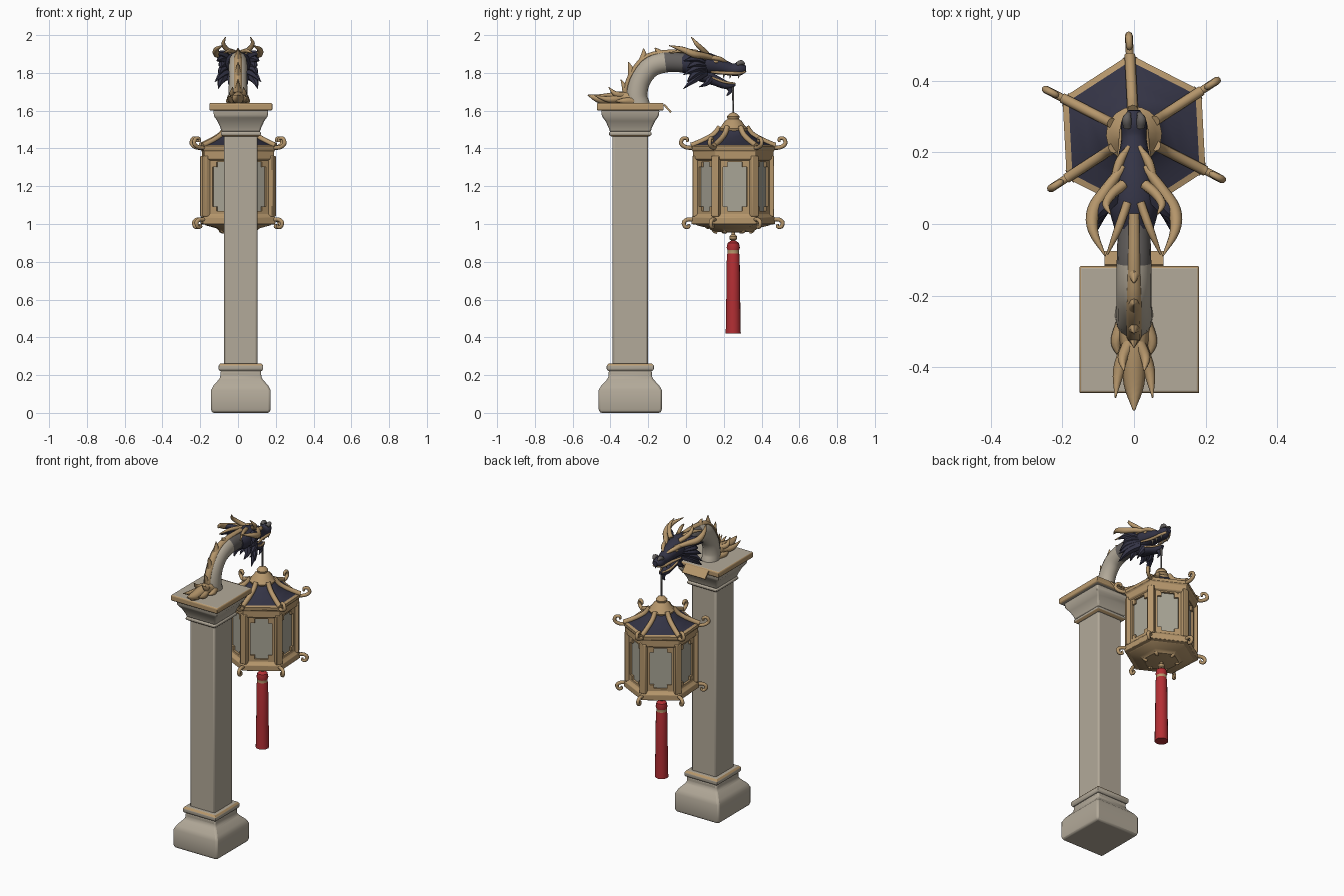
import bpy, bmesh
from math import sin, cos, radians, sqrt
from mathutils import Vector, Matrix, Euler

if "Cube" in bpy.data.objects:
    bpy.data.objects.remove(bpy.data.objects["Cube"])


def material(name, r, g, b):
    m = bpy.data.materials.new(name)
    m.use_nodes = True
    m.diffuse_color = (r, g, b, 1)
    bsdf = next(n for n in m.node_tree.nodes if n.type == 'BSDF_PRINCIPLED')
    bsdf.inputs["Base Color"].default_value = (r, g, b, 1)
    bsdf.inputs["Roughness"].default_value = 0.8
    return m


STONE = material("weathered stone", .45, .40, .32)
PANE = material("lantern pane", .40, .38, .31)
TAN = material("tan wood", .47, .31, .15)
NAVY = material("dark navy", .034, .034, .06)
NECK = material("dusky grey", .13, .12, .115)
RED = material("tassel red", .45, .028, .034)
HUB = Vector((0, .25, 0))      # lantern axis
PILLAR = Vector((.015, -.295, 0))
TURN = 93                      # angle of first lantern corner


def finish(name, bm, mats, angle=35, bevel=0):
    bmesh.ops.recalc_face_normals(bm, faces=bm.faces)
    me = bpy.data.meshes.new(name)
    bm.to_mesh(me)
    bm.free()
    for m in mats:
        me.materials.append(m)
    me.shade_smooth()
    me.set_sharp_from_angle(angle=radians(angle))
    ob = bpy.data.objects.new(name, me)
    bpy.context.collection.objects.link(ob)
    if bevel:
        mod = ob.modifiers.new("soft edges", 'BEVEL')
        mod.width, mod.segments, mod.limit_method = bevel, 2, 'ANGLE'
    return ob


def skin(bm, rings):
    """Join rings of vertices and cap both ends; returns side faces per segment."""
    bands = []
    for a, b in zip(rings, rings[1:]):
        n = len(a)
        bands.append([bm.faces.new((a[i], a[(i + 1) % n], b[(i + 1) % n], b[i]))
                      for i in range(n)])
    bm.faces.new(rings[0][::-1])
    bm.faces.new(rings[-1])
    return bands


def loft(name, profile, mats, sides=20, centre=HUB, turn=TURN, tinted=(), bevel=0, stretch=1):
    """Stack of regular polygons (radius, z); tinted segments take the second colour."""
    bm = bmesh.new()
    rings = []
    for r, z in profile:
        angles = [radians(turn + 360 * i / sides) for i in range(sides)]
        rings.append([bm.verts.new(centre + Vector((r * cos(a), stretch * r * sin(a), z)))
                      for a in angles])
    bands = skin(bm, rings)
    for k in tinted:
        for f in bands[k]:
            f.material_index = 1
    return finish(name, bm, mats, bevel=bevel)


def square(name, profile, mats, tinted=(), bevel=.008):
    return loft(name, [(h * sqrt(2), z) for h, z in profile], mats, 4, PILLAR, 45,
                tinted, bevel, 1.06)


def sweep(bm, pts, sides=8, wide=1.0, steps=4):
    """Smooth tapering tube through (x, y, z, radius) points."""
    p = [Vector(q) for q in pts]
    p = [2 * p[0] - p[1]] + p + [2 * p[-1] - p[-2]]
    path = []
    for a, b, c, d in zip(p, p[1:], p[2:], p[3:]):
        for k in range(steps):
            t = k / steps
            path.append(.5 * (2 * b + (c - a) * t + (2 * a - 5 * b + 4 * c - d) * t * t
                              + (3 * b - a - 3 * c + d) * t ** 3))
    path.append(p[-2])
    rings, n = [], Vector((1, .01, .02))
    for i, q in enumerate(path):
        t = (path[min(i + 1, len(path) - 1)] - path[max(i - 1, 0)]).to_3d().normalized()
        n = n - n.dot(t) * t
        n = n.normalized() if n.length > .05 else t.orthogonal().normalized()
        m, r = t.cross(n), max(q[3], .001)
        rings.append([bm.verts.new(q.to_3d() + n * r * wide * cos(a) + m * r * sin(a))
                      for a in (radians(360 * j / sides) for j in range(sides))])
    skin(bm, rings)


def tubes(name, paths, mat, mirror=False, **kw):
    bm = bmesh.new()
    for path in paths:
        for s in ((1, -1) if mirror else (1,)):
            sweep(bm, [(s * x, y, z, r) for x, y, z, r in path], **kw)
    return finish(name, bm, [mat], 50)


def boxes(name, items, mat, bevel=0):
    bm = bmesh.new()
    for centre, size, rot in items:
        bmesh.ops.create_cube(bm, size=1, matrix=Matrix.LocRotScale(
            Vector(centre), Euler([radians(v) for v in rot]), Vector(size)))
    return finish(name, bm, [mat], bevel=bevel)


def polar(r, angle, z, side=0):
    a = radians(angle)
    return HUB + Vector((r * cos(a) - side * sin(a), r * sin(a) + side * cos(a), z))


# Stone pillar
square("plinth", [(.152, 0), (.158, .02), (.158, .12), (.145, .145), (.118, .175), (.108, .19),
                  (.108, .225)], [STONE], bevel=.01)
square("lower_collar", [(.112, .222), (.118, .232), (.118, .25), (.108, .262)],
       [STONE, TAN], (2,), .003)
square("shaft", [(.088, .25), (.088, 1.48)], [STONE], bevel=.01)
square("upper_collar", [(.092, 1.462), (.106, 1.472), (.106, 1.485), (.098, 1.492)],
       [STONE, TAN], (0,), .003)
square("capital", [(.102, 1.488), (.108, 1.51), (.124, 1.545), (.142, 1.57), (.146, 1.605)], [STONE])
square("cap_slab", [(.16, 1.6), (.167, 1.606), (.167, 1.634), (.163, 1.64)], [STONE, TAN], (0, 1, 2), .003)
boxes("cap_tab", [((0, -.098, 1.612), (.165, .055, .01), (-48, 0, 0))], TAN)

# Lantern body: panes, rails, posts and notched inner frames
loft("lantern_panes", [(.188, 1.02), (.188, 1.39)], [PANE], 6)
loft("top_rail", [(.2, 1.335), (.215, 1.345), (.215, 1.385), (.225, 1.395)], [TAN], 6, bevel=.003)
loft("bottom_rail", [(.19, .995), (.222, 1.0), (.222, 1.035), (.205, 1.05), (.2, 1.06)], [TAN], 6, bevel=.003)
loft("lantern_underside", [(.2, 1.0), (.19, .992), (.13, .978), (.11, .962), (.05, .955)], [TAN], 6)
corners = [TURN + 60 * i for i in range(6)]
boxes("corner_posts", [(polar(.198, a, 1.2), (.036, .042, .32), (0, 0, a)) for a in corners],
      TAN, .004)
frame = []
for a in [c + 30 for c in corners]:
    turn = (0, 0, a)
    for s in (-1, 1):
        frame.append((polar(.167, a, 1.2, s * .07), (.018, .014, .3), turn))
        for z in (1.075, 1.32):
            frame.append((polar(.167, a, z, s * .054), (.016, .03, .035), turn))
    for z in (1.06, 1.338):
        frame.append((polar(.167, a, z), (.018, .15, .018), turn))
boxes("pane_frames", frame, TAN)

# Lantern roof with ridges and curled hooks
roof = [(.222, 1.393), (.224, 1.412), (.205, 1.418), (.15, 1.442), (.1, 1.472), (.07, 1.51)]
loft("roof", roof, [NAVY, TAN], 6, tinted=(0, 1))
loft("finial", [(.072, 1.49), (.078, 1.505), (.062, 1.52), (.045, 1.545), (.03, 1.555),
                (.034, 1.568), (.022, 1.583), (.006, 1.59)], [TAN])


def radial(profile):
    return [[(*polar(r, a, z), w) for r, z, w in profile] for a in corners]


tubes("roof_ridges", radial([(r, z + .004, .015) for r, z in roof[1:]]), TAN)
tubes("roof_hooks", radial([(.19, 1.405, .011), (.245, 1.405, .011), (.276, 1.425, .011),
                            (.268, 1.452, .01), (.245, 1.452, .009), (.244, 1.434, .007)]), TAN)
tubes("foot_hooks", radial([(.2, 1.022, .011), (.24, 1.024, .011), (.262, 1.008, .011),
                            (.254, .985, .01), (.235, .985, .008), (.236, 1.0, .006)]), TAN)
tubes("small_feet", radial([(.105, .985, .011), (.1, .965, .012), (.085, .955, .008)]), TAN)

# Tassel and hanging wire
loft("tassel_knob", [(.008, .97), (.01, .945), (.02, .935), (.02, .92), (.01, .912), (.02, .9)],
     [TAN], 12)
loft("tassel", [(.012, .912), (.03, .9), (.035, .875), (.031, .862), (.031, .845), (.034, .83),
                (.037, .6), (.04, .42)], [RED, TAN], 16, tinted=(3,))
tubes("hanging_wire", [[(0, .25, 1.575, .005), (0, .25, 1.65, .005), (0, .248, 1.73, .007)]], NECK)

# Arched dragon body; the stretch near the head is darker
bm = bmesh.new()
sweep(bm, [(0, -.25, 1.62, .062), (0, -.262, 1.68, .058), (0, -.243, 1.76, .055),
           (0, -.19, 1.83, .056), (0, -.11, 1.857, .055), (0, -.02, 1.855, .052),
           (0, .06, 1.85, .05)], 16, .88, 6)
for f in bm.faces:
    f.material_index = int(f.calc_center_median().y > -.11)
finish("dragon_body", bm, [STONE, NECK], 60)
tubes("back_ridge", [[(0, -.30, 1.645, .02), (0, -.314, 1.7, .018), (0, -.292, 1.78, .017),
                      (0, -.222, 1.874, .017), (0, -.12, 1.907, .014), (0, .03, 1.91, .012)]], TAN, wide=1.2)
spines = [(-.312, 1.69, -.345, 1.765), (-.285, 1.79, -.305, 1.858), (-.225, 1.87, -.225, 1.93),
          (-.14, 1.9, -.165, 1.932)]
tubes("back_spines", [[(0, y, z, .024), (0, (y + u) / 2 + .002, (z + w) / 2, .014), (0, u, w, .002)]
                      for y, z, u, w in spines], TAN, wide=.8)

# Tail tuft resting on the slab
tubes("tail", [[(0, -.27, 1.66, .045), (0, -.36, 1.668, .032), (0, -.45, 1.662, .026),
                (0, -.52, 1.682, .003)]], TAN, wide=1.1)
tubes("tail_leaves", [
    [(.015, -.34, 1.665, .022), (.042, -.41, 1.66, .017), (.052, -.485, 1.68, .002)],
    [(.012, -.33, 1.68, .018), (.032, -.375, 1.69, .014), (.028, -.41, 1.725, .002)],
    [(.03, -.28, 1.65, .022), (.05, -.33, 1.652, .015), (.04, -.37, 1.65, .004)]], TAN, True)

# Dragon head: skull, open jaw and mane
tubes("skull", [[(0, -.02, 1.85, .05), (0, .04, 1.852, .064), (0, .11, 1.85, .058),
                 (0, .18, 1.835, .044), (0, .24, 1.818, .033), (0, .285, 1.82, .034),
                 (0, .318, 1.822, .016)]], NAVY, sides=12, wide=1.05)
tubes("lower_jaw", [[(0, .07, 1.795, .04), (0, .15, 1.762, .03), (0, .215, 1.735, .022),
                     (0, .262, 1.738, .008)]], NAVY, sides=10, wide=1.25)
tubes("mane", [[(.035, .1, 1.80 + .013 * k, .022),
                (.085, .045, 1.765 + .027 * k, .02),
                (.105 + .018 * sin(k * 1.7), -.015 + .02 * (k % 2), 1.715 + .037 * k, .001)]
               for k in range(6)]
      + [[(.02, .06, 1.80, .026), (.04, .04, 1.765, .018), (.035, .01, 1.735, .002)],
         [(.025, .13, 1.775, .02), (.04, .11, 1.745, .014), (.035, .07, 1.725, .002)]],
      NAVY, True, sides=6)
tubes("beard", [[(0, .22, 1.73, .016), (0, .235, 1.705, .012), (0, .215, 1.678, .002)]], NAVY)

# Horns, brows, lips, nostrils, eyes and teeth
tubes("large_horns", [[(.03, .16, 1.875, .012), (.075, .1, 1.89, .016), (.112, .04, 1.9, .019),
                       (.114, -.02, 1.925, .014), (.08, -.09, 1.945, .002)]], TAN, True)
tubes("upright_horns", [[(.03, .11, 1.9, .015), (.06, .085, 1.925, .014), (.078, .055, 1.955, .011),
                         (.066, .028, 1.99, .002)]], TAN, True)
tubes("inner_horns", [[(.018, .06, 1.91, .012), (.045, -.015, 1.918, .011),
                       (.075, -.085, 1.905, .003)]], TAN, True)
tubes("brows", [[(.014, .215, 1.856, .007), (.04, .175, 1.875, .013), (.056, .12, 1.88, .01),
                 (.066, .08, 1.87, .003)]], TAN, True)
tubes("lips", [[(.056, .13, 1.805, .006), (.037, .2, 1.8, .009), (.03, .27, 1.798, .009),
                (.012, .312, 1.806, .007)],
               [(.036, .13, 1.778, .005), (.028, .2, 1.752, .007), (.008, .258, 1.744, .005)]],
      TAN, True)
tubes("nostrils", [[(.018, .27, 1.845, .012), (.02, .293, 1.855, .013), (.014, .31, 1.845, .006)]],
      NECK, True)
tubes("eyes", [[(.04, .168, 1.858, .007), (.042, .157, 1.86, .01), (.044, .146, 1.86, .007)]],
      TAN, True)
tubes("teeth", [[(.026, y, 1.795, .007), (.025, y, 1.785, .005), (.023, y - .004, 1.77, .001)]
                for y in (.2, .235, .28)], STONE, True, sides=6)
